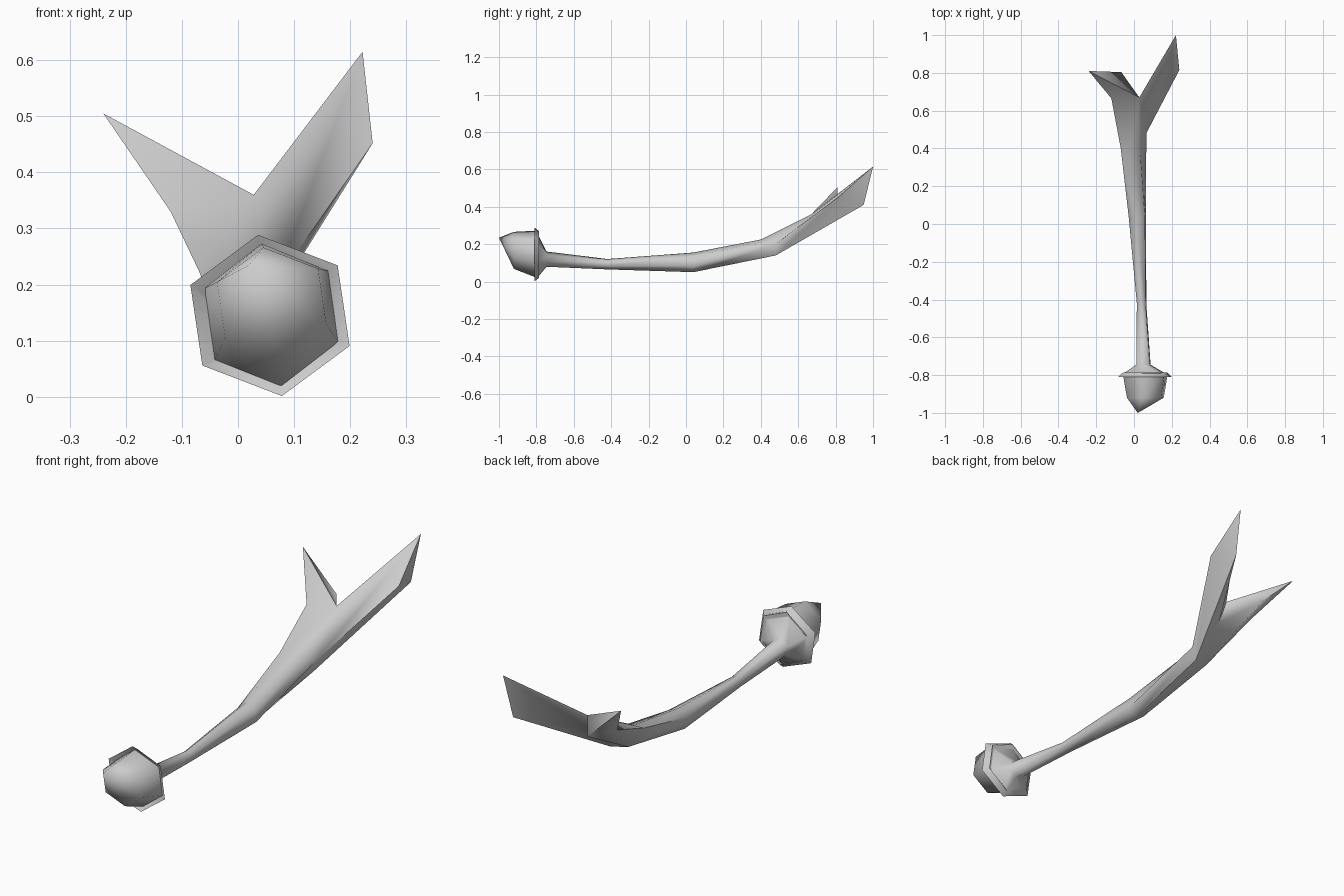
import bpy, bmesh, math

cube = bpy.data.objects.get("Cube")
if cube:
    bpy.data.objects.remove(cube)

GREY = (0.6, 0.6, 0.6, 1)
mat = bpy.data.materials.new("plain grey")
mat.use_nodes = True
mat.diffuse_color = GREY
mat.node_tree.nodes["Principled BSDF"].inputs["Base Color"].default_value = GREY


def ring(bm, x, y, z, rx, rz):
    """Six-sided cross-section, starting on the +x side."""
    angles = [math.radians(60 * i - 22) for i in range(6)]
    return [bm.verts.new((x + rx * math.cos(a), y, z + rz * math.sin(a))) for a in angles]


def bridge(bm, a, b):
    for i in range(6):
        j = (i + 1) % 6
        bm.faces.new((a[i], a[j], b[j], b[i]))


def finish(bm, name):
    bmesh.ops.recalc_face_normals(bm, faces=bm.faces)
    mesh = bpy.data.meshes.new(name)
    bm.to_mesh(mesh)
    bm.free()
    mesh.materials.append(mat)
    obj = bpy.data.objects.new(name, mesh)
    bpy.context.collection.objects.link(obj)
    bpy.ops.object.select_all(action='DESELECT')
    obj.select_set(True)
    bpy.context.view_layer.objects.active = obj
    bpy.ops.object.shade_smooth_by_angle(angle=math.radians(70))


# Bud: faceted knob with an off-centre tip, set in the cup
bm = bmesh.new()
base = ring(bm, 0.06, -0.79, 0.145, 0.129, 0.129)
middle = ring(bm, 0.06, -0.92, 0.167, 0.105, 0.1)
bridge(bm, base, middle)
tip = bm.verts.new((0.02, -1.0, 0.235))
for i in range(6):
    bm.faces.new((middle[i], middle[(i + 1) % 6], tip))
bm.faces.new(base)
finish(bm, "bud")

# Stem: cup lip, flared cup and tapering shaft
bm = bmesh.new()
sections = [
    (0.06, -0.785, 0.145, 0.125, 0.125),
    (0.057, -0.81, 0.145, 0.153, 0.145),
    (0.05, -0.745, 0.12, 0.041, 0.041),
    (0.04, -0.42, 0.093, 0.027, 0.028),
    (0.018, 0.04, 0.103, 0.05, 0.053),
]
rings = [ring(bm, *s) for s in sections]

# Forked tail: corner points of the stem end and the two fins
points = dict(
    right=(0.065, 0.48, 0.2), top_r=(0.03, 0.42, 0.215), top_l=(-0.02, 0.4, 0.225),
    left=(-0.07, 0.4, 0.225), low_l=(-0.03, 0.46, 0.15), low_r=(0.045, 0.48, 0.14),
    notch=(0.028, 0.67, 0.36), crotch=(0.03, 0.62, 0.27),
    l_side=(-0.12, 0.665, 0.33), l_tip=(-0.24, 0.81, 0.505), l_heel=(-0.067, 0.804, 0.339),
    r_side=(0.24, 0.815, 0.452), r_tip=(0.222, 1.0, 0.615), r_heel=(0.206, 0.95, 0.41),
)
v = {name: bm.verts.new(co) for name, co in points.items()}
rings.append([v[n] for n in "right top_r top_l left low_l low_r".split()])
for a, b in zip(rings, rings[1:]):
    bridge(bm, a, b)

tail_faces = [
    # upper surface
    "left top_l notch l_side", "top_l top_r notch", "top_r right notch",
    "l_side notch l_tip", "right r_side r_tip notch",
    # left fin underside and inner side
    "low_l l_side left", "low_l l_heel l_side", "l_side l_heel l_tip",
    "low_l crotch l_heel", "l_heel crotch notch", "l_heel notch l_tip",
    # right fin underside, inner side and end
    "low_r right r_side", "low_r r_side r_heel", "low_r r_heel crotch",
    "crotch r_heel r_tip notch", "r_side r_tip r_heel", "low_l low_r crotch",
]
for names in tail_faces:
    bm.faces.new([v[n] for n in names.split()])
finish(bm, "stem_and_forked_tail")
